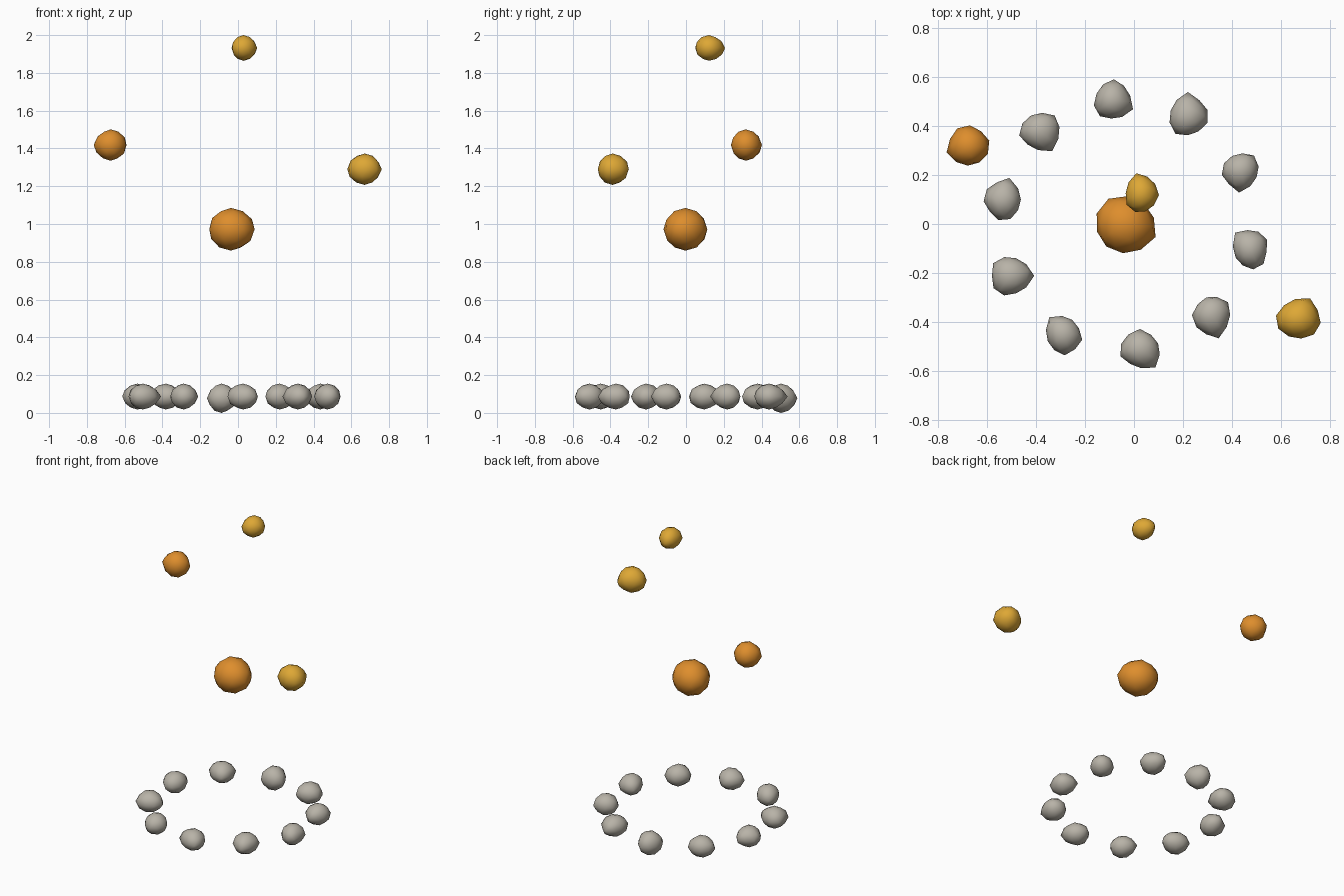
import bpy, bmesh, math
from mathutils import Vector, Matrix

if "Cube" in bpy.data.objects:
    bpy.data.objects.remove(bpy.data.objects["Cube"])


def material(name, rgb):
    m = bpy.data.materials.new(name)
    m.diffuse_color = (*rgb, 1.0)
    m.use_nodes = True
    m.node_tree.nodes["Principled BSDF"].inputs["Base Color"].default_value = m.diffuse_color
    return m


STONE = material("warm_grey", (0.48, 0.45, 0.39))
ORANGE = material("orange", (0.73, 0.27, 0.026))
AMBER = material("amber", (0.73, 0.39, 0.036))


def nugget(name, mat, center, half, corners, strength=0.3):
    """Faceted lump: corners are azimuths (degrees) pulled outwards,
    the result is fitted to a box given by its centre and half size."""
    bm = bmesh.new()
    bmesh.ops.create_icosphere(bm, subdivisions=2, radius=1.0)
    turn = Matrix.Rotation(math.radians(corners[0] + 18), 3, 'Z')
    bmesh.ops.rotate(bm, verts=bm.verts, matrix=turn)
    for v in bm.verts:
        n = v.co.normalized()
        pull = 0.0
        for i, a in enumerate(corners):
            d = Vector((math.cos(math.radians(a)), math.sin(math.radians(a)), 0))
            amount = strength if i == 0 else strength * 0.55
            pull = max(pull, amount * max(0.0, (n.dot(d) - 0.75) / 0.25))
        v.co = n * (1 + pull)
    # fit to the box
    lo = [min(v.co[i] for v in bm.verts) for i in range(3)]
    hi = [max(v.co[i] for v in bm.verts) for i in range(3)]
    for v in bm.verts:
        for i in range(3):
            t = (v.co[i] - lo[i]) / (hi[i] - lo[i]) * 2 - 1
            v.co[i] = t * half[i]
    for f in bm.faces:
        f.smooth = True
    me = bpy.data.meshes.new(name)
    bm.to_mesh(me)
    bm.free()
    me.materials.append(mat)
    ob = bpy.data.objects.new(name, me)
    ob.location = center
    bpy.context.collection.objects.link(ob)


# ring of stones: x, y, half x, half y, corner azimuths
ring = [
    (-0.084, 0.510, 0.080, 0.080, (-22, 85, 213)),
    (0.222, 0.450, 0.077, 0.088, (90, 0, 230)),
    (0.433, 0.208, 0.075, 0.080, (265, 185, 45)),
    (0.473, -0.105, 0.070, 0.080, (135, 35, 300)),
    (0.314, -0.382, 0.078, 0.084, (-72, 32, 190)),
    (0.025, -0.508, 0.080, 0.080, (-52, 98, 190)),
    (-0.285, -0.455, 0.074, 0.080, (130, -84, -20)),
    (-0.493, -0.213, 0.086, 0.078, (0, 140, 230)),
    (-0.537, 0.102, 0.076, 0.086, (75, -90, 165)),
    (-0.386, 0.375, 0.082, 0.078, (-60, 190, 45)),
]
for i, (x, y, hx, hy, corners) in enumerate(ring):
    low = 0.0 if i == 0 else 0.018
    top = 0.155
    nugget(f"ring_stone_{i + 1}", STONE, (x, y, (low + top) / 2),
           (hx, hy, (top - low) / 2), corners)

# floating embers
nugget("large_ember", ORANGE, (-0.032, -0.003, 0.972), (0.12, 0.116, 0.113), (-22, 135), 0.15)
nugget("left_ember", ORANGE, (-0.677, 0.320, 1.418), (0.087, 0.082, 0.083), (195, 5, 110), 0.2)
nugget("right_spark", AMBER, (0.670, -0.385, 1.290), (0.091, 0.082, 0.083), (62, 185, -25), 0.22)
nugget("top_spark", AMBER, (0.034, 0.128, 1.932), (0.068, 0.079, 0.068), (105, 0, 225), 0.22)
